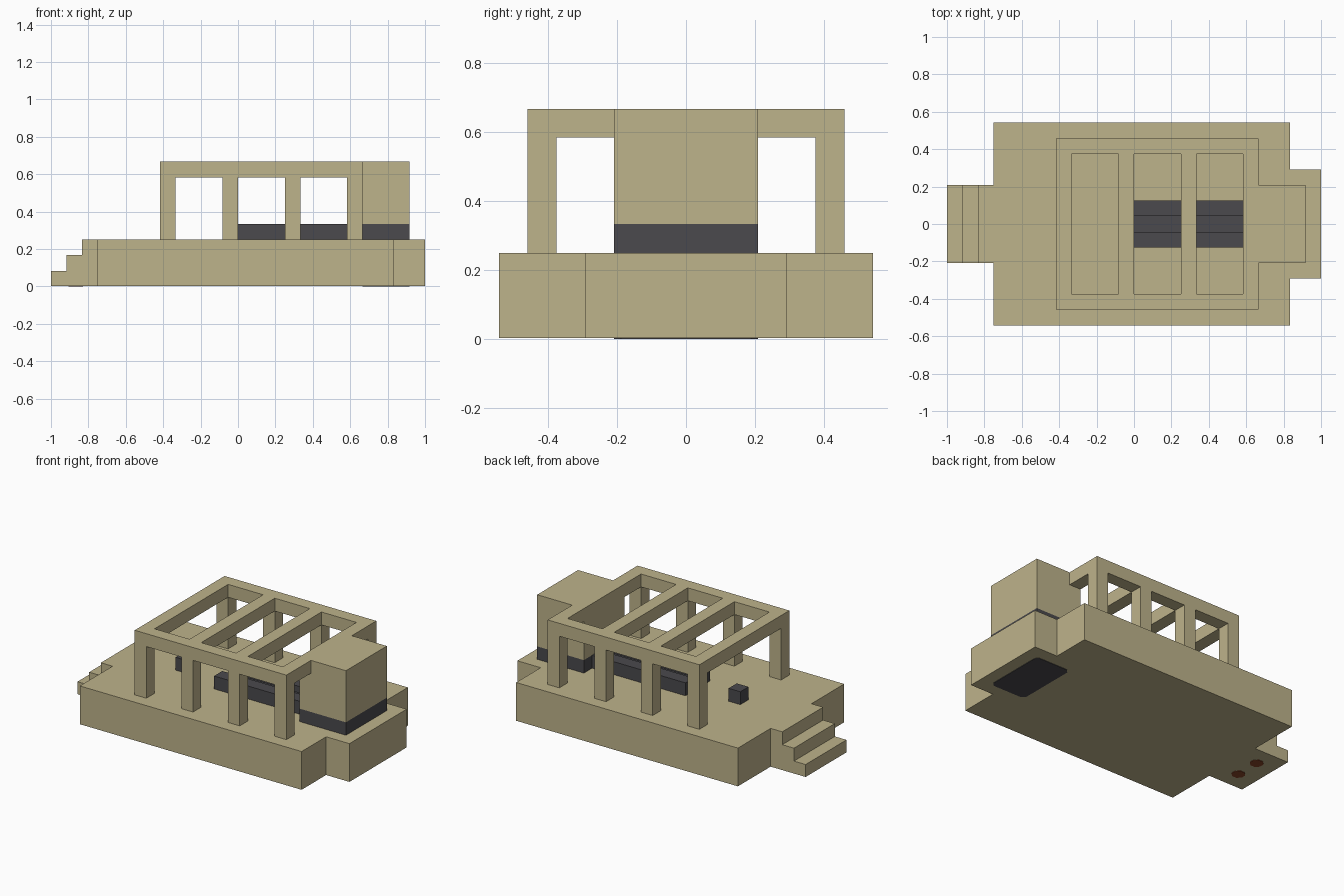
import bpy, bmesh, math
from mathutils import Vector

U = 1 / 12       # building module
LIFT = 0.003     # floor patches sit under the plinth by this much

old = bpy.data.objects.get("Cube")
if old:
    bpy.data.objects.remove(old, do_unlink=True)


def material(name, rgb):
    m = bpy.data.materials.new(name)
    m.use_nodes = True
    color = (*rgb, 1)
    m.diffuse_color = color
    m.node_tree.nodes["Principled BSDF"].inputs["Base Color"].default_value = color
    return m


sand = material("sandstone", (0.515, 0.451, 0.258))
slate = material("dark slate", (0.069, 0.067, 0.074))
rust = material("rust", (0.25, 0.06, 0.022))


def prism(name, outline, sweep, mat):
    """Extrude a planar outline (list of vectors) along the sweep vector."""
    bm = bmesh.new()
    face = bm.faces.new([bm.verts.new(p) for p in outline])
    ext = bmesh.ops.extrude_face_region(bm, geom=[face])
    moved = [g for g in ext["geom"] if isinstance(g, bmesh.types.BMVert)]
    bmesh.ops.translate(bm, verts=moved, vec=sweep)
    bmesh.ops.recalc_face_normals(bm, faces=bm.faces)
    mesh = bpy.data.meshes.new(name)
    bm.to_mesh(mesh)
    bm.free()
    mesh.materials.append(mat)
    ob = bpy.data.objects.new(name, mesh)
    bpy.context.collection.objects.link(ob)
    return ob


def box(name, x, y, z, mat):
    """Box from module ranges on each axis."""
    pts = [Vector((a, b, z[0])) * U for a, b in
           ((x[0], y[0]), (x[1], y[0]), (x[1], y[1]), (x[0], y[1]))]
    return prism(name, pts, Vector((0, 0, (z[1] - z[0]) * U)), mat)


# Plinth with the narrower rear apron
half = [(-9, 6.5), (10, 6.5), (10, 3.5), (12, 3.5)]
plan = half + [(x, -y) for x, y in reversed(half)]
prism("plinth", [Vector((x * U, y * U, LIFT)) for x, y in plan],
      Vector((0, 0, 3 * U - LIFT)), sand)

# Entrance stairs
steps = [(-9, 0), (-12, 0), (-12, 1), (-11, 1), (-11, 2), (-10, 2), (-10, 3), (-9, 3)]
prism("stairs", [Vector((x * U, -2.5 * U, max(z * U, LIFT))) for x, z in steps],
      Vector((0, 5 * U, 0)), sand)

# Colonnade, long beams and cross beams
bays = (-5, -1, 3, 7)
for side, name in ((-1, "front"), (1, "back")):
    y = sorted((side * 4.5, side * 5.5))
    for i, x in enumerate(bays):
        box(f"{name}_column_{i + 1}", (x, x + 1), y, (3, 7), sand)
    box(f"{name}_beam", (-5, 8), y, (7, 8), sand)
for i, x in enumerate(bays):
    box(f"cross_beam_{i + 1}", (x, x + 1), (-4.5, 4.5), (7, 8), sand)

# Sanctuary block on its dark base
box("sanctuary_base", (7, 11), (-2.5, 2.5), (3, 4), slate)
box("sanctuary_block", (7, 11), (-2.5, 2.5), (4, 8), sand)

# Long table with a sunken middle strip, and the small pedestal
rim = [(-1.5, 3), (1.5, 3), (1.5, 4), (0.5, 4), (0.5, 3.5), (-0.5, 3.5), (-0.5, 4), (-1.5, 4)]
prism("long_table", [Vector((-U, y * U, z * U)) for y, z in rim],
      Vector((8 * U, 0, 0)), slate)
box("pedestal", (-5, -4), (-0.5, 0.5), (3, 4), slate)

# Patches on the underside
cut = 0.25
patch = [(8 + cut, -2.5), (11 - cut, -2.5), (11, -2.5 + cut), (11, 2.5 - cut),
         (11 - cut, 2.5), (8 + cut, 2.5), (8, 2.5 - cut), (8, -2.5 + cut)]
prism("floor_patch", [Vector((x * U, y * U, 0)) for x, y in patch],
      Vector((0, 0, LIFT)), slate)
for side, name in ((-1, "front"), (1, "back")):
    ring = [Vector((-10.4 + 0.5 * math.cos(a), side + 0.5 * math.sin(a), 0)) * U
            for a in (math.tau * (k + 0.5) / 8 for k in range(8))]
    prism(f"{name}_floor_disc", ring, Vector((0, 0, LIFT)), rust)
